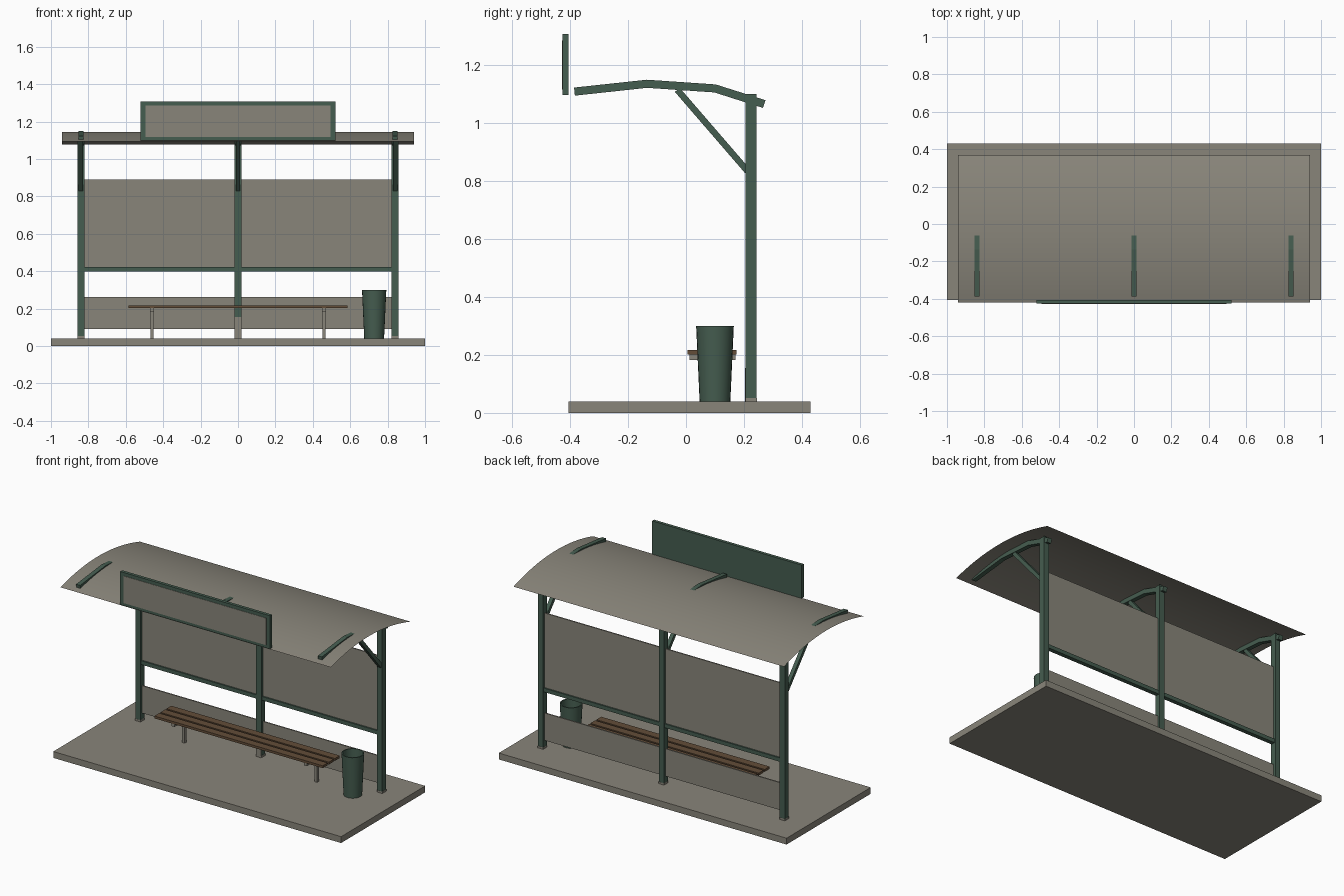
import bpy, bmesh, math
from mathutils import Vector

old = bpy.data.objects.get("Cube")
if old:
    bpy.data.objects.remove(old, do_unlink=True)


def material(name, rgb):
    m = bpy.data.materials.new(name)
    m.use_nodes = True
    m.diffuse_color = (*rgb, 1)
    m.node_tree.nodes["Principled BSDF"].inputs["Base Color"].default_value = (*rgb, 1)
    return m


TAUPE = material("taupe grey", (0.25, 0.235, 0.195))
GREEN = material("dark green", (0.06, 0.11, 0.08))
BROWN = material("brown wood", (0.125, 0.075, 0.04))


def finish(name, bm, mat, smooth=False):
    me = bpy.data.meshes.new(name)
    bm.to_mesh(me)
    bm.free()
    me.materials.append(mat)
    for p in me.polygons:
        p.use_smooth = smooth
    ob = bpy.data.objects.new(name, me)
    bpy.context.collection.objects.link(ob)
    return ob


def box(name, x, y, z, mat):
    """Box from (low, high) ranges on each axis."""
    bm = bmesh.new()
    bmesh.ops.create_cube(bm, size=1)
    for v in bm.verts:
        v.co = [(r[0] + r[1]) / 2 + c * (r[1] - r[0]) for r, c in zip((x, y, z), v.co)]
    return finish(name, bm, mat)


def bar(name, path, x, width, depth, mat):
    """Square bar following a path of (y, z) points at a given x."""
    bm = bmesh.new()
    pts = [Vector(p) for p in path]
    rings = []
    for i, p in enumerate(pts):
        d = (pts[min(i + 1, len(pts) - 1)] - pts[max(i - 1, 0)]).normalized()
        n = Vector((-d.y, d.x)) * depth / 2
        rings.append([bm.verts.new((x + sx * width / 2, *(p + n * sn)))
                      for sx, sn in ((-1, -1), (1, -1), (1, 1), (-1, 1))])
    for a, b in zip(rings, rings[1:]):
        for k in range(4):
            bm.faces.new((a[k], a[(k + 1) % 4], b[(k + 1) % 4], b[k]))
    bm.faces.new(rings[0])
    bm.faces.new(rings[-1])
    bmesh.ops.recalc_face_normals(bm, faces=bm.faces)
    return finish(name, bm, mat)


# Ground slab
box("slab", (-1, 1), (-0.405, 0.43), (0, 0.04), TAUPE)

# Posts, curved roof ribs and diagonal braces
for side, x in (("right", -0.84), ("middle", 0), ("left", 0.84)):
    box(side + "_post", (x - 0.018, x + 0.018), (0.206, 0.244), (0.04, 1.1), GREEN)
    box(side + "_post_foot", (x - 0.019, x + 0.019), (0.205, 0.245), (0.04, 0.052), TAUPE)
    bar(side + "_roof_rib", [(-0.385, 1.109), (-0.135, 1.136), (0.1, 1.12), (0.27, 1.066)],
        x, 0.028, 0.028, GREEN)
    bar(side + "_brace", [(-0.03, 1.115), (0.212, 0.835)], x, 0.024, 0.022, GREEN)
box("middle_post_cover", (-0.018, 0.018), (0.203, 0.206), (0.04, 0.155), TAUPE)

# Back wall panels and rail
box("upper_panel", (-0.825, 0.825), (0.221, 0.229), (0.415, 0.89), TAUPE)
box("lower_panel", (-0.825, 0.825), (0.221, 0.229), (0.09, 0.262), TAUPE)
box("wall_rail", (-0.825, 0.825), (0.212, 0.238), (0.398, 0.422), GREEN)

# Thin arched roof sheet
bm = bmesh.new()
steps = 20
rows = []
for i in range(steps + 1):
    y = -0.42 + 0.79 * i / steps
    z = 1.145 - 0.38 * (y + 0.05) ** 2
    rows.append([bm.verts.new((x, y, z)) for x in (-0.94, 0.94)])
for a, b in zip(rows, rows[1:]):
    bm.faces.new((a[0], a[1], b[1], b[0]))
finish("roof_sheet", bm, TAUPE, smooth=True)

# Sign board with framed front face
box("sign_board", (-0.52, 0.52), (-0.426, -0.406), (1.098, 1.307), GREEN)
box("sign_face", (-0.495, 0.495), (-0.428, -0.426), (1.116, 1.286), TAUPE)

# Bench
for i in range(3):
    y = 0.006 + i * 0.06
    box(f"bench_slat_{i + 1}", (-0.585, 0.585), (y, y + 0.048), (0.202, 0.217), BROWN)
for side, x in (("right", -0.46), ("left", 0.46)):
    box(side + "_bench_crossbar", (x - 0.01, x + 0.01), (0.012, 0.17), (0.182, 0.202), TAUPE)
    box(side + "_bench_leg", (x - 0.009, x + 0.009), (0.115, 0.135), (0.04, 0.19), TAUPE)

# Tapered open litter bin
bm = bmesh.new()
sides = 24
profile = [(0.053, 0.04), (0.065, 0.3), (0.058, 0.3), (0.048, 0.06)]
rings = []
for r, z in profile:
    rings.append([bm.verts.new((0.728 + r * math.cos(t), 0.1 + r * math.sin(t), z))
                  for t in (2 * math.pi * k / sides for k in range(sides))])
for a, b in zip(rings, rings[1:]):
    for k in range(sides):
        n = (k + 1) % sides
        bm.faces.new((a[k], a[n], b[n], b[k]))
bm.faces.new(rings[0][::-1])
bm.faces.new(rings[-1])
bin_ob = finish("litter_bin", bm, GREEN)
bpy.context.view_layer.objects.active = bin_ob
bin_ob.select_set(True)
bpy.ops.object.shade_smooth_by_angle(angle=math.radians(40))
